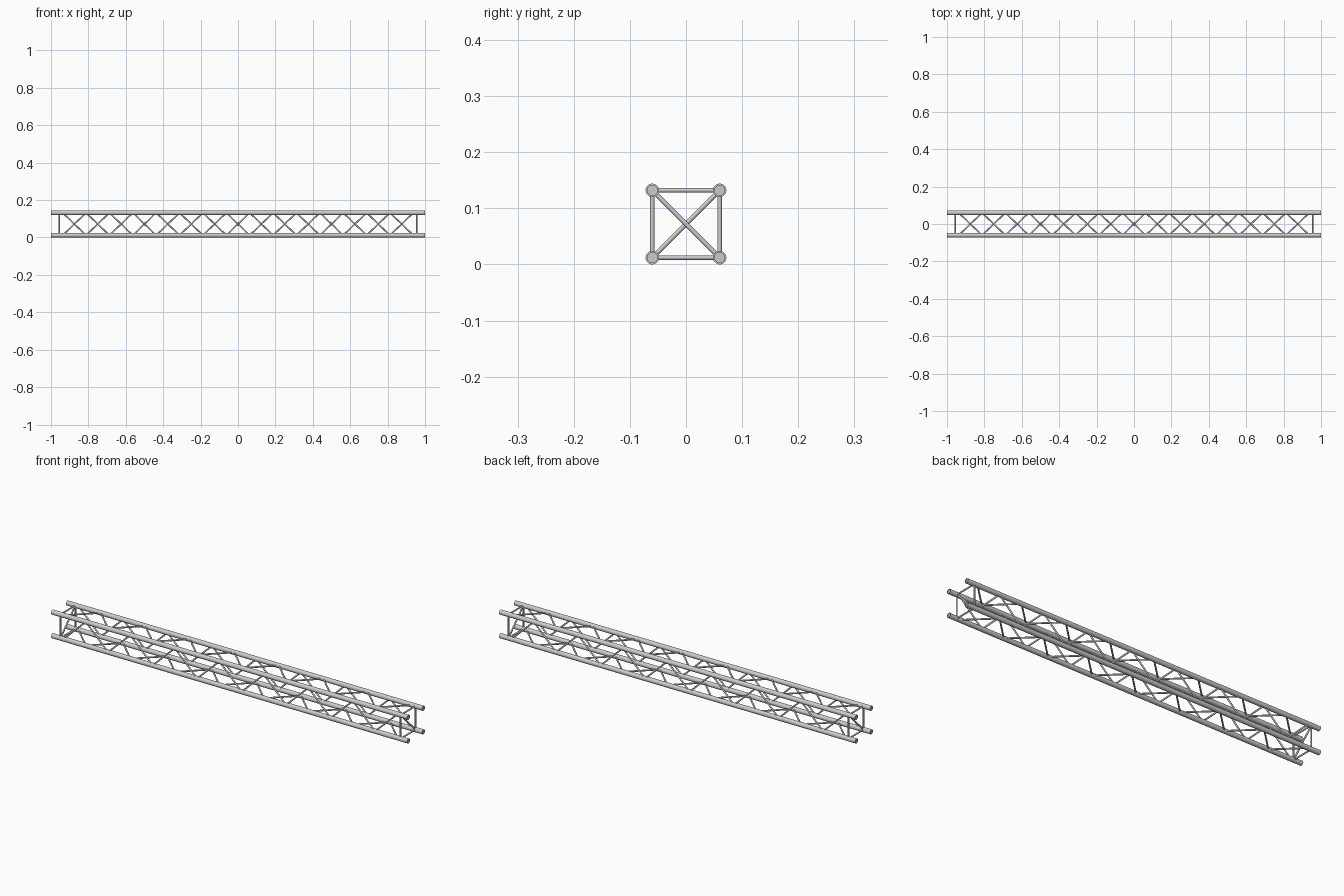
import bpy, bmesh, math
from mathutils import Vector, Matrix

if "Cube" in bpy.data.objects:
    bpy.data.objects.remove(bpy.data.objects["Cube"])

H = 0.06          # half spacing of the chords
ZC = 0.072        # height of the truss axis
R = 0.012         # chord radius
RB = 0.004        # brace radius
N = 15            # diagonals per face
STEP = 0.125
X0 = -N * STEP / 2
XE = 0.955        # end frame position


def rod(bm, a, b, r, sides):
    a, b = Vector(a), Vector(b)
    d = b - a
    m = Matrix.Translation((a + b) / 2) @ d.to_track_quat('Z', 'Y').to_matrix().to_4x4()
    return bmesh.ops.create_cone(bm, cap_ends=True, segments=sides, radius1=r,
                                 radius2=r, depth=d.length, matrix=m)


def finish(bm, name):
    me = bpy.data.meshes.new(name)
    bm.to_mesh(me)
    bm.free()
    ob = bpy.data.objects.new(name, me)
    bpy.context.collection.objects.link(ob)
    ob.location.z = ZC
    bpy.ops.object.select_all(action='DESELECT')
    ob.select_set(True)
    bpy.context.view_layer.objects.active = ob
    bpy.ops.object.shade_smooth_by_angle(angle=math.radians(35))
    return ob


# Corners in order around the axis: front bottom, front top, back top, back bottom
corners = [(-H, -H), (-H, H), (H, H), (H, -H)]
names = ["front_bottom", "front_top", "back_top", "back_bottom"]
faces = ["front", "top", "back", "bottom"]

# Main chord tubes with a shallow recess in each end
for (y, z), n in zip(corners, names):
    bm = bmesh.new()
    rod(bm, (-1, y, z), (1, y, z), R, 24)
    caps = [f for f in bm.faces if len(f.verts) > 4]
    bmesh.ops.inset_individual(bm, faces=caps, thickness=0.003)
    for f in caps:
        inward = -0.004 * math.copysign(1, f.calc_center_median().x)
        res = bmesh.ops.extrude_discrete_faces(bm, faces=[f])
        new = res['faces'][0]
        bmesh.ops.translate(bm, verts=new.verts, vec=(inward, 0, 0))
    finish(bm, n + "_chord")

# Zigzag bracing, one run per face, each turned a quarter from the last
for i, n in enumerate(faces):
    bm = bmesh.new()
    ends = (corners[i], corners[(i + 1) % 4])
    for k in range(N):
        a, b = ends[k % 2], ends[(k + 1) % 2]
        rod(bm, (X0 + k * STEP, *a), (X0 + (k + 1) * STEP, *b), RB, 12)
    finish(bm, n + "_zigzag_brace")

# Square end frames with one diagonal each, crossing opposite ways
for s, n, first in ((-1, "left", 0), (1, "right", 1)):
    bm = bmesh.new()
    for i in range(4):
        rod(bm, (s * XE, *corners[i]), (s * XE, *corners[(i + 1) % 4]), RB, 12)
    rod(bm, (s * XE, *corners[first]), (s * XE, *corners[first + 2]), RB, 12)
    finish(bm, n + "_end_frame")
